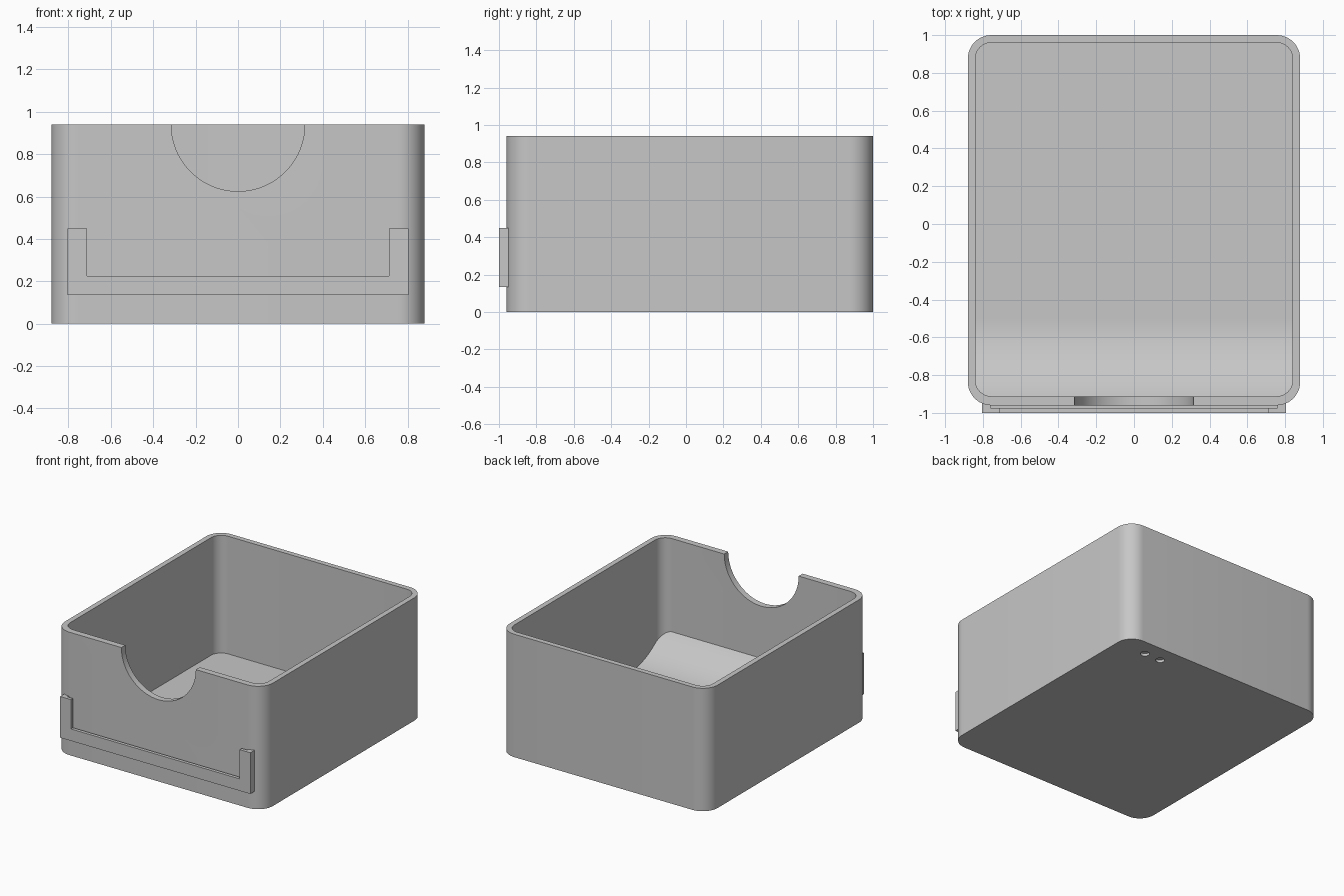
import bpy
import bmesh
from math import cos, sin, pi, sqrt, radians
from mathutils import Vector

cube = bpy.data.objects.get("Cube")
if cube:
    bpy.data.objects.remove(cube, do_unlink=True)

# One plain grey for everything
grey = bpy.data.materials.new("plain grey")
grey.use_nodes = True
colour = (0.57, 0.57, 0.57, 1.0)
grey.diffuse_color = colour
grey.node_tree.nodes["Principled BSDF"].inputs["Base Color"].default_value = colour


def prism(name, points, direction):
    """Extrude a closed 3D outline along a direction."""
    bm = bmesh.new()
    face = bm.faces.new([bm.verts.new(p) for p in points])
    result = bmesh.ops.extrude_face_region(bm, geom=[face], use_keep_orig=True)
    moved = [v for v in result["geom"] if isinstance(v, bmesh.types.BMVert)]
    bmesh.ops.translate(bm, verts=moved, vec=Vector(direction))
    bmesh.ops.recalc_face_normals(bm, faces=bm.faces)
    mesh = bpy.data.meshes.new(name)
    bm.to_mesh(mesh)
    bm.free()
    mesh.materials.append(grey)
    obj = bpy.data.objects.new(name, mesh)
    bpy.context.collection.objects.link(obj)
    return obj


def rounded_rect(half_x, y0, y1, r, z, steps=12):
    """Outline of a rectangle with round corners."""
    corners = [(half_x - r, y1 - r), (r - half_x, y1 - r),
               (r - half_x, y0 + r), (half_x - r, y0 + r)]
    points = []
    for i, (cx, cy) in enumerate(corners):
        for s in range(steps + 1):
            a = (i + s / steps) * pi / 2
            points.append((cx + r * cos(a), cy + r * sin(a), z))
    return points


def circle(centre, r, u, v, steps):
    return [Vector(centre) + r * (cos(2 * pi * i / steps) * Vector(u)
            + sin(2 * pi * i / steps) * Vector(v)) for i in range(steps)]


def activate(obj):
    bpy.ops.object.select_all(action='DESELECT')
    obj.select_set(True)
    bpy.context.view_layer.objects.active = obj


def cut(target, cutter):
    cutter.hide_render = True
    mod = target.modifiers.new("cut", 'BOOLEAN')
    mod.operation = 'DIFFERENCE'
    mod.solver = 'EXACT'
    mod.object = cutter
    activate(target)
    bpy.ops.object.modifier_apply(modifier=mod.name)
    bpy.data.objects.remove(cutter, do_unlink=True)


X, Y, Z = (1, 0, 0), (0, 1, 0), (0, 0, 1)
HEIGHT, FLOOR = 0.94, 0.04

# Open tray with rounded corners
tray = prism("tray", rounded_rect(0.88, -0.96, 1.0, 0.125, 0), (0, 0, HEIGHT))
cut(tray, prism("cavity", rounded_rect(0.84, -0.912, 0.96, 0.085, FLOOR), Z))

# Half-round finger notch in the front wall
cut(tray, prism("notch", circle((0, -1.04, HEIGHT), 0.315, X, Z, 96), (0, 0.2, 0)))

# Two shallow round recesses underneath
for x in (0.49, 0.63):
    cut(tray, prism("recess", circle((x, 0.87, -0.05), 0.032, X, Y, 32), (0, 0, 0.07)))

# Curved ramp rising from the floor to the front wall
start, end, rise = -0.5, -0.915, 0.19
run = start - end
radius = (run * run + rise * rise) / (2 * rise)
SIDE = 0.843
outline = [(-SIDE, end, 0.02), (-SIDE, start, 0.02)]
for i in range(25):
    d = run * i / 24
    outline.append((-SIDE, start - d, FLOOR + radius - sqrt(radius ** 2 - d * d)))
ramp = prism("front_ramp", outline, (2 * SIDE, 0, 0))


def u_frame(name, inner_x, inner_z, y0, y1):
    """U-shaped frame layer on the front wall."""
    half = [(0.805, 0.135), (0.805, 0.45), (inner_x, 0.45), (inner_x, inner_z)]
    outline = half + [(-x, z) for x, z in reversed(half)]
    return prism(name, [(x, y0, z) for x, z in outline], (0, y1 - y0, 0))


# Label holder: a narrow spacer behind a wider retaining lip
spacer = u_frame("label_holder_spacer", 0.76, 0.18, -0.975, -0.95)
lip = u_frame("label_holder_lip", 0.713, 0.226, -1.0, -0.975)

for part in (tray, ramp, spacer, lip):
    activate(part)
    bpy.ops.object.shade_smooth_by_angle(angle=radians(30))
